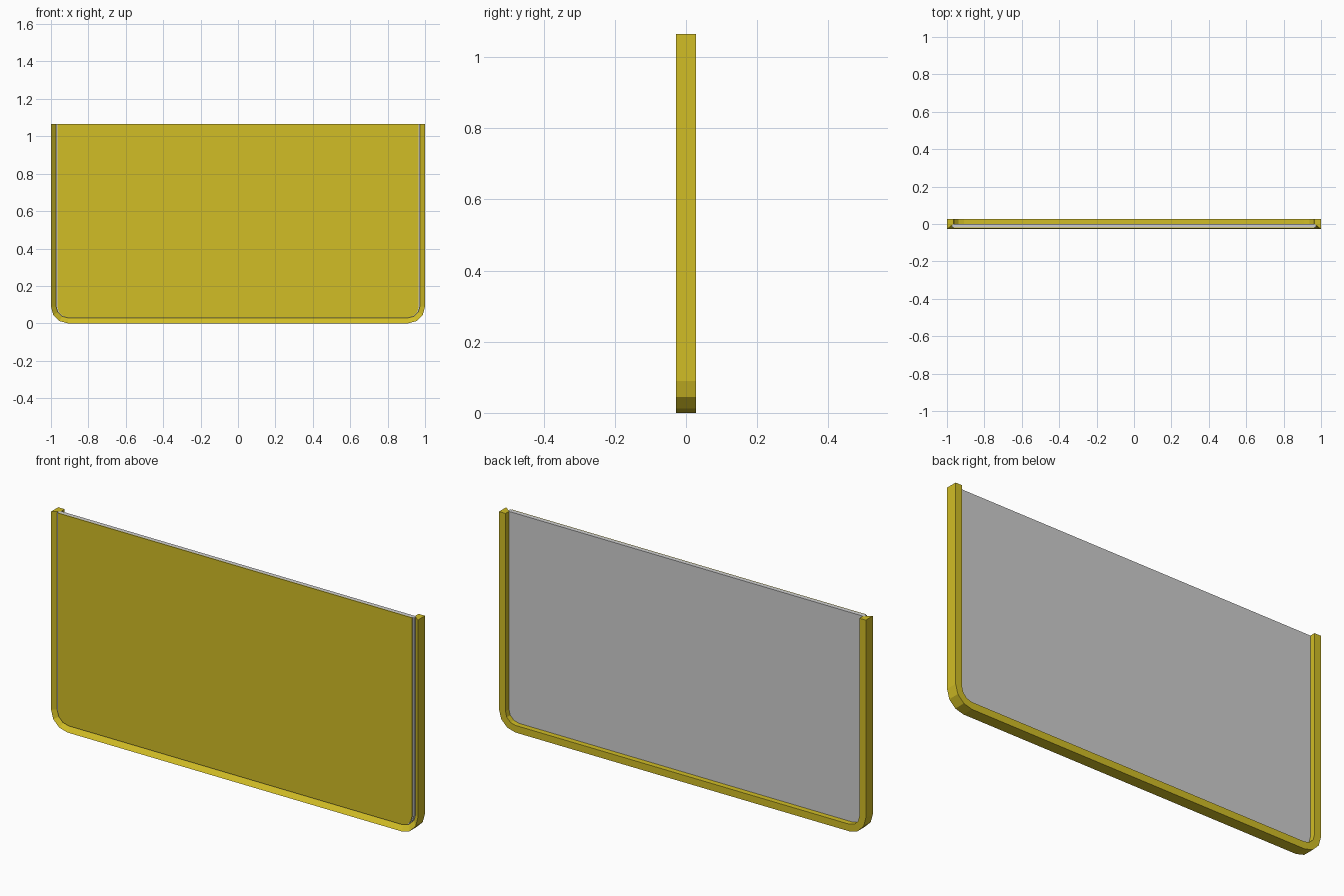
import bpy, bmesh, math

if "Cube" in bpy.data.objects:
    bpy.data.objects.remove(bpy.data.objects["Cube"])

TOP = 1.065      # height of the model
RADIUS = 0.09    # outer corner radius
STEPS = 3        # flat facets per rounded corner


def material(name, rgb):
    m = bpy.data.materials.new(name)
    m.diffuse_color = (*rgb, 1.0)
    m.use_nodes = True
    m.node_tree.nodes["Principled BSDF"].inputs["Base Color"].default_value = m.diffuse_color
    return m


yellow = material("mustard_yellow", (0.64, 0.51, 0.019))
grey = material("light_grey", (0.62, 0.62, 0.62))


def outline(side, bottom):
    """Open U path in x/z, inset from the outer sides and bottom."""
    r = RADIUS - side
    right = [(1 - side, TOP)]
    for i in range(STEPS + 1):
        a = math.radians(90) * i / STEPS
        right.append((1 - side - r + r * math.cos(a), bottom + r - r * math.sin(a)))
    return right + [(-x, z) for x, z in reversed(right)]


def loft(name, rings, mat, ring_closed):
    """Join a list of equal point rings with quads and cap the open ends."""
    bm = bmesh.new()
    vs = [[bm.verts.new(p) for p in ring] for ring in rings]
    n = len(vs[0])
    for a, b in zip(vs, vs[1:]):
        for i in range(n):
            j = (i + 1) % n
            bm.faces.new((a[i], a[j], b[j], b[i]))
    bm.faces.new(vs[0])
    bm.faces.new(vs[-1])
    bmesh.ops.recalc_face_normals(bm, faces=bm.faces)
    me = bpy.data.meshes.new(name)
    bm.to_mesh(me)
    bm.free()
    me.materials.append(mat)
    ob = bpy.data.objects.new(name, me)
    bpy.context.collection.objects.link(ob)
    return ob


def sheet(name, side, bottom, y0, y1, mat):
    pts = outline(side, bottom)
    return loft(name, [[(x, y, z) for x, z in pts] for y in (y0, y1)], mat, True)


# U-shaped rim: flat outside and back, sloped towards the panel at the front
section = [(0, -0.028), (0, 0.028), (0.035, 0.028), (0.035, 0.0)]
paths = [(outline(d, d), y) for d, y in section]
rings = [[(p[i][0], y, p[i][1]) for p, y in paths] for i in range(len(paths[0][0]))]
loft("rim", rings, yellow, True)

# Grey backing panel, slightly wider than the yellow front sheet
sheet("backing_panel", 0.027, 0.029, -0.019, 0.001, grey)
sheet("front_sheet", 0.035, 0.032, -0.023, -0.019, yellow)
